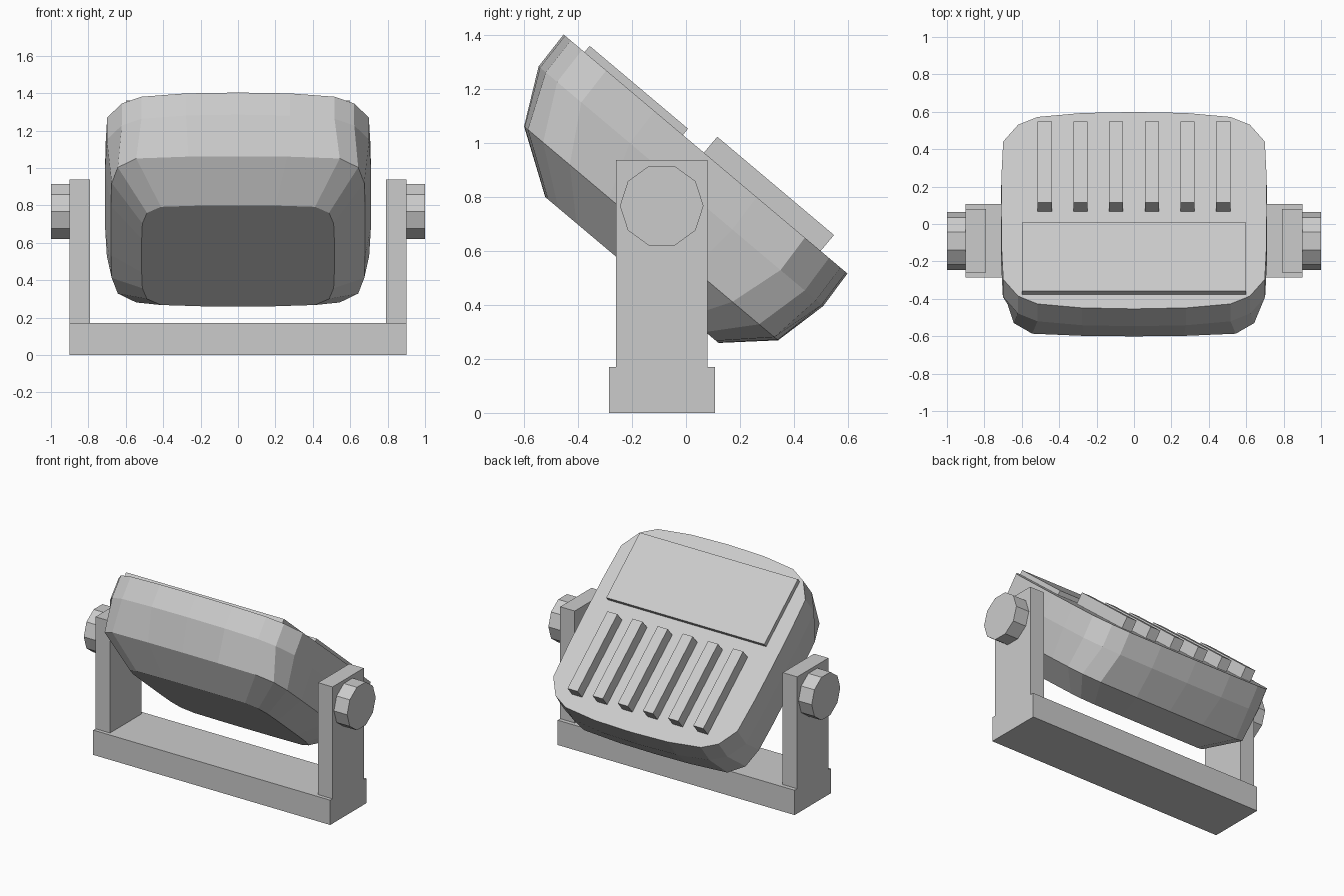
import bpy, bmesh, math

if "Cube" in bpy.data.objects:
    bpy.data.objects.remove(bpy.data.objects["Cube"])

grey = bpy.data.materials.new("plain grey")
grey.diffuse_color = (0.6, 0.6, 0.6, 1)
grey.use_nodes = True
grey.node_tree.nodes["Principled BSDF"].inputs["Base Color"].default_value = grey.diffuse_color

TILT = -math.radians(40.1)
HEAD_POS = (0, 0.0725, 0.96)


def finish(name, bm, tilted=False):
    bmesh.ops.recalc_face_normals(bm, faces=bm.faces[:])
    me = bpy.data.meshes.new(name)
    bm.to_mesh(me)
    bm.free()
    me.materials.append(grey)
    ob = bpy.data.objects.new(name, me)
    bpy.context.collection.objects.link(ob)
    if tilted:  # head parts share one tilted frame: x, along the back, outwards
        ob.rotation_euler.x = TILT
        ob.location = HEAD_POS
    return ob


def box(name, lo, hi, tilted=False):
    bm = bmesh.new()
    bmesh.ops.create_cube(bm, size=1)
    for v in bm.verts:
        v.co = [a + (b - a) * (c + 0.5) for a, b, c in zip(lo, hi, v.co)]
    return finish(name, bm, tilted)


def outline(quarter):
    """Mirror a quarter outline (from top middle to right middle) to a full loop."""
    q = [(0, 1)] + quarter + [(1, 0)]
    right = q + [(x, -y) for x, y in reversed(q[:-1])]
    return right + [(-x, y) for x, y in reversed(right[1:-1])]


# Head shell: rounded rectangles lofted from the flat back to the smaller front
BACK = outline([(0.39, 0.99), (0.725, 0.95), (0.873, 0.87), (0.985, 0.70), (0.998, 0.36)])
FRONT = outline([(0.39, 0.995), (0.80, 0.97), (0.945, 0.85), (0.993, 0.64), (1, 0.33)])
# outline, half width, half length, centre shift, depth
RINGS = [(BACK, 0.71, 0.688, 0.0, 0.0),
         (BACK, 0.712, 0.69, 0.007, -0.15),
         (FRONT, 0.68, 0.616, 0.035, -0.355),
         (FRONT, 0.515, 0.42, 0.068, -0.505)]
bm = bmesh.new()
loops = [[bm.verts.new((x * hw, c + y * hl, w)) for x, y in shape]
         for shape, hw, hl, c, w in RINGS]
n = len(BACK)
for a, b in zip(loops, loops[1:]):
    for i in range(n):
        j = (i + 1) % n
        bm.faces.new((a[i], a[j], b[j], b[i]))
bm.faces.new(loops[0])
bm.faces.new(loops[-1])
finish("head_shell", bm, True)

# Back panel and cooling ribs
box("back_panel", (-0.60, -0.587, -0.01), (0.60, -0.11, 0.03), True)
for i in range(6):
    x = (i - 2.5) * 0.191
    box("back_rib", (x - 0.038, -0.008, -0.01), (x + 0.038, 0.558, 0.077), True)

# Bracket base, arms and side knobs
box("bracket_base", (-0.90, -0.285, 0), (0.90, 0.107, 0.17))
for side, s in (("left", -1), ("right", 1)):
    xs = sorted((s * 0.79, s * 0.90))
    box(side + "_arm", (xs[0], -0.26, 0.17), (xs[1], 0.079, 0.938))
    bm = bmesh.new()
    rim = [(-0.09 + 0.155 * math.cos(math.tau * k / 10),
            0.768 + 0.155 * math.sin(math.tau * k / 10)) for k in range(10)]
    inner = [bm.verts.new((s * 0.90, y, z)) for y, z in rim]
    outer = [bm.verts.new((s * 1.0, y, z)) for y, z in rim]
    for k in range(10):
        m = (k + 1) % 10
        bm.faces.new((inner[k], inner[m], outer[m], outer[k]))
    bm.faces.new(inner)
    bm.faces.new(outer)
    finish(side + "_knob", bm)
